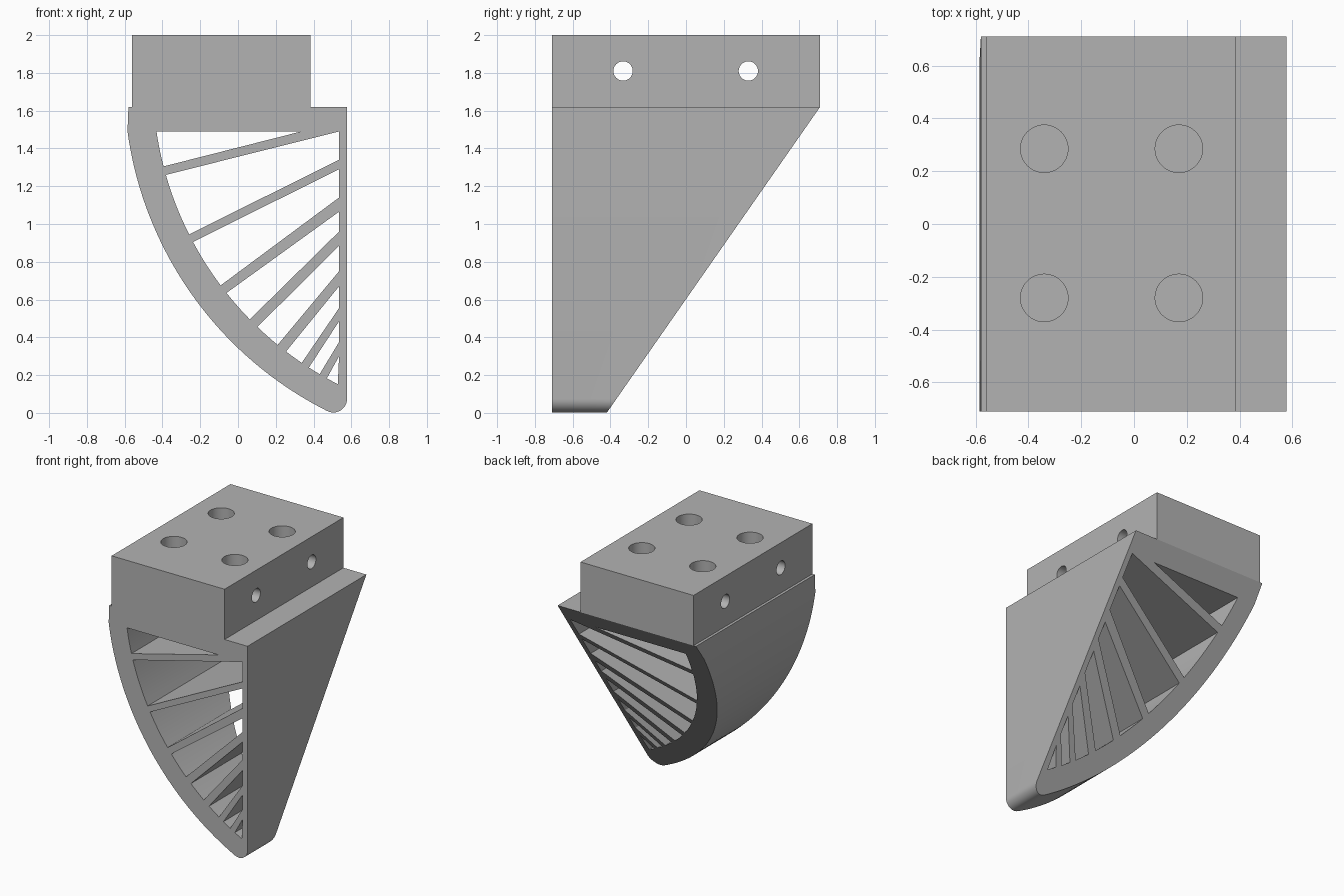
import bpy
import bmesh
from math import sqrt, atan2, cos, sin, pi
from mathutils import Vector, Matrix

old = bpy.data.objects.get("Cube")
if old:
    bpy.data.objects.remove(old, do_unlink=True)

grey = bpy.data.materials.new("plain grey")
grey.use_nodes = True
grey.diffuse_color = (0.45, 0.45, 0.45, 1)
grey.node_tree.nodes["Principled BSDF"].inputs["Base Color"].default_value = grey.diffuse_color

DEPTH = 0.71                 # half depth
SHELF = 1.62                 # underside of the mounting block
RIGHT, INNER_RIGHT = 0.577, 0.535
CX, CZ = 1.349, 1.754        # shared centre of the curved wall
R_OUT, R_IN = 1.952, 1.8
TIP = 0.072                  # rounded toe radius


def arc(cx, cz, r, a0, a1, n):
    return [(cx + r * cos(a0 + (a1 - a0) * i / n),
             cz + r * sin(a0 + (a1 - a0) * i / n)) for i in range(n + 1)]


def wall_angle(r, z):
    """Angle on the curved wall (radius r) at height z."""
    dz = z - CZ
    return atan2(dz, -sqrt(r * r - dz * dz)) % (2 * pi)


def back_y(z):
    """Slanted back below the shelf, upright above it."""
    return min(DEPTH, -0.42 + z * (DEPTH + 0.42) / SHELF)


# Outer outline: block, shelf, curved wall, rounded toe
tip_x = RIGHT - TIP
tip_z = CZ - sqrt((R_OUT - TIP) ** 2 - (CX - tip_x) ** 2)
toe_angle = atan2(tip_z - CZ, tip_x - CX) % (2 * pi)
outline = [(RIGHT, SHELF), (0.385, SHELF), (0.385, 2), (-0.56, 2),
           (-0.56, SHELF), (-0.58, SHELF)]
outline += arc(CX, CZ, R_OUT, wall_angle(R_OUT, 1.49), toe_angle, 40)
outline += arc(tip_x, tip_z, TIP, toe_angle, 2 * pi, 12)[1:]

# Windows between ribs: wall heights (top, bottom), then right-hand corners
windows = [
    (1.49, 1.305, [(0.335, 1.49)]),
    (1.26, 0.945, [(INNER_RIGHT, 1.34), (INNER_RIGHT, 1.49)]),
    (0.905, 0.675, [(INNER_RIGHT, 1.14), (INNER_RIGHT, 1.29)]),
    (0.635, 0.495, [(INNER_RIGHT, 0.96), (INNER_RIGHT, 1.065)]),
    (0.455, 0.36, [(INNER_RIGHT, 0.75), (INNER_RIGHT, 0.885)]),
    (0.325, 0.265, [(INNER_RIGHT, 0.555), (INNER_RIGHT, 0.67)]),
    (0.24, 0.205, [(INNER_RIGHT, 0.375), (INNER_RIGHT, 0.485)]),
    (0.183, 0.152, [(INNER_RIGHT, 0.3)]),
]

bm = bmesh.new()


def add_loop(points):
    verts = [bm.verts.new((x, -DEPTH, z)) for x, z in points]
    for i, v in enumerate(verts):
        bm.edges.new((v, verts[(i + 1) % len(verts)]))


add_loop(outline)
for top, bottom, corners in windows:
    wall = arc(CX, CZ, R_IN, wall_angle(R_IN, top), wall_angle(R_IN, bottom), 8)
    add_loop(wall + corners)

# Fill the front, crease it at the shelf, then extrude to the slanted back
bmesh.ops.triangle_fill(bm, use_beauty=True, use_dissolve=False,
                        edges=bm.edges[:], normal=Vector((0, -1, 0)))
bmesh.ops.bisect_plane(bm, geom=bm.verts[:] + bm.edges[:] + bm.faces[:],
                       plane_co=(0, 0, SHELF), plane_no=(0, 0, 1), dist=0.0001)
ext = bmesh.ops.extrude_face_region(bm, geom=bm.faces[:], use_keep_orig=True)
for v in ext["geom"]:
    if isinstance(v, bmesh.types.BMVert):
        v.co.y = back_y(v.co.z)
bmesh.ops.recalc_face_normals(bm, faces=bm.faces[:])
mesh = bpy.data.meshes.new("ribbed_bracket")
bm.to_mesh(mesh)
bm.free()
mesh.materials.append(grey)
bracket = bpy.data.objects.new("ribbed_bracket", mesh)
bpy.context.collection.objects.link(bracket)


# Holes in the block: four blind from above, two straight through sideways
def drill(name, radius, length, matrix):
    cutter_mesh = bpy.data.meshes.new(name)
    b = bmesh.new()
    bmesh.ops.create_cone(b, cap_ends=True, segments=48, radius1=radius,
                          radius2=radius, depth=length, matrix=matrix)
    b.to_mesh(cutter_mesh)
    b.free()
    cutter_mesh.materials.append(grey)
    cutter = bpy.data.objects.new(name, cutter_mesh)
    bpy.context.collection.objects.link(cutter)
    cutter.hide_render = True
    cutter.hide_set(True)
    cutter.display_type = 'WIRE'
    mod = bracket.modifiers.new(name, 'BOOLEAN')
    mod.operation = 'DIFFERENCE'
    mod.solver = 'EXACT'
    mod.object = cutter
    return cutter


cutters = []
for y in (-0.28, 0.285):
    for x in (-0.34, 0.17):
        cutters.append(drill("top_hole_cutter", 0.09, 0.8,
                             Matrix.Translation((x, y, SHELF + 0.4))))
for y in (-0.333, 0.33):
    cutters.append(drill("side_hole_cutter", 0.051, 2,
                         Matrix.Translation((0, y, 1.81)) @ Matrix.Rotation(pi / 2, 4, 'Y')))

# Bake the holes, remove the cutters, smooth the curved walls
bpy.context.view_layer.update()
graph = bpy.context.evaluated_depsgraph_get()
drilled = bpy.data.meshes.new_from_object(bracket.evaluated_get(graph))
bracket.modifiers.clear()
bracket.data = drilled
for cutter in cutters:
    bpy.data.objects.remove(cutter, do_unlink=True)
for o in bpy.context.selected_objects:
    o.select_set(False)
bracket.select_set(True)
bpy.context.view_layer.objects.active = bracket
bpy.ops.object.shade_smooth_by_angle(angle=pi / 7)
